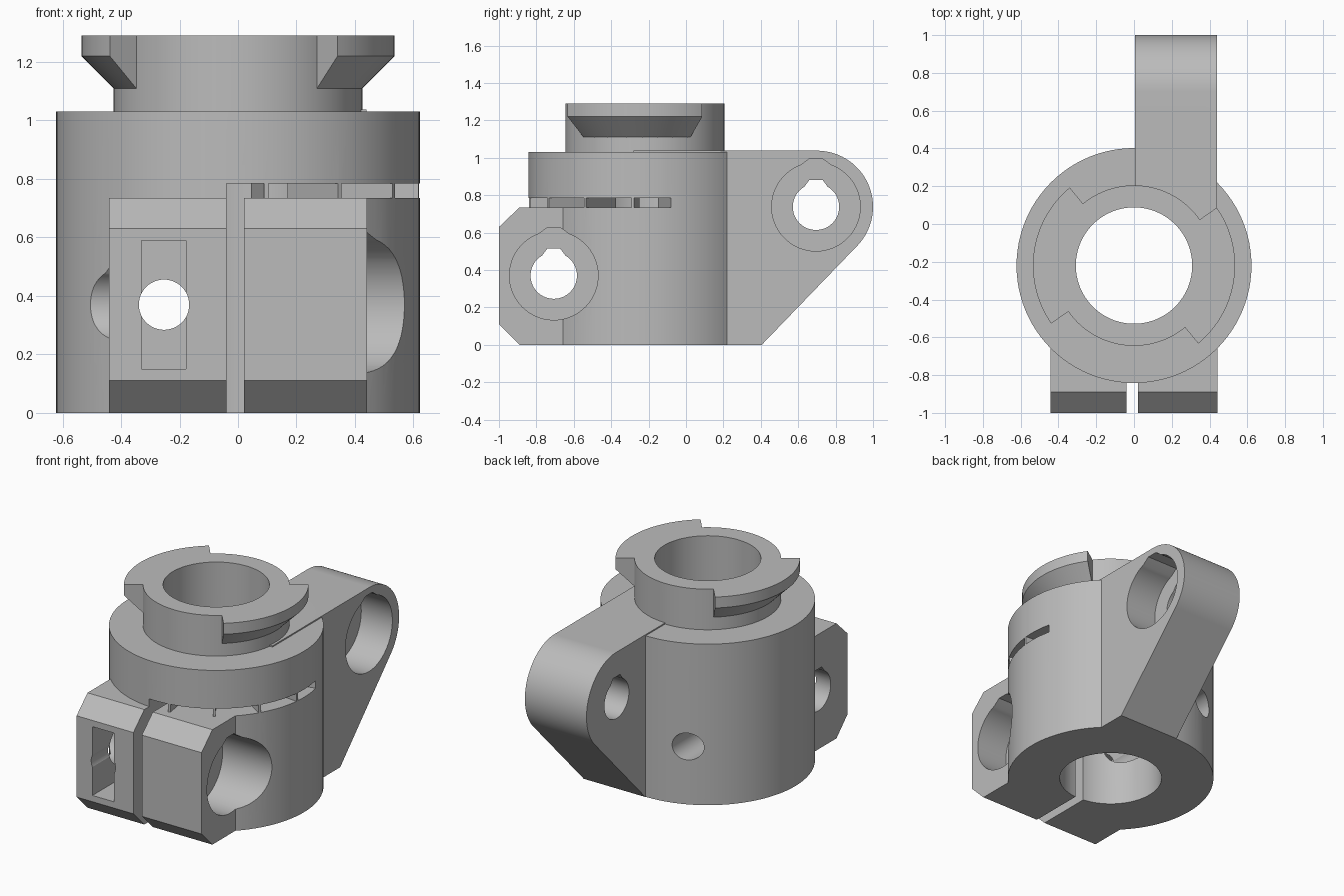
import bpy, bmesh
from math import sin, cos, radians, atan2, asin, hypot, degrees

cube = bpy.data.objects.get("Cube")
if cube:
    bpy.data.objects.remove(cube, do_unlink=True)

grey = bpy.data.materials.new("plain grey")
grey.use_nodes = True
COLOUR = (0.5, 0.5, 0.5, 1)
grey.diffuse_color = COLOUR
grey.node_tree.nodes["Principled BSDF"].inputs["Base Color"].default_value = COLOUR

CY = -0.22          # y of the main axis
R_BODY, R_NECK, R_LUG, R_BORE = 0.622, 0.425, 0.535, 0.308
ORDER = {"x": lambda u, v, t: (t, u, v),
         "y": lambda u, v, t: (u, t, v),
         "z": lambda u, v, t: (u, v, t)}


def finish(name, bm):
    bmesh.ops.recalc_face_normals(bm, faces=bm.faces[:])
    mesh = bpy.data.meshes.new(name)
    bm.to_mesh(mesh)
    bm.free()
    mesh.materials.append(grey)
    ob = bpy.data.objects.new(name, mesh)
    bpy.context.collection.objects.link(ob)
    return ob


def prism(name, points, axis, start, end):
    """Extrude a 2D outline along an axis."""
    bm = bmesh.new()
    rings = [[bm.verts.new(ORDER[axis](u, v, t)) for u, v in points] for t in (start, end)]
    n = len(points)
    bm.faces.new(rings[0])
    bm.faces.new(rings[1])
    for i in range(n):
        j = (i + 1) % n
        bm.faces.new((rings[0][i], rings[0][j], rings[1][j], rings[1][i]))
    return finish(name, bm)


def arc(u, v, r, a0, a1, n):
    steps = [radians(a0 + (a1 - a0) * i / n) for i in range(n + 1)]
    return [(u + r * cos(a), v + r * sin(a)) for a in steps]


def disc(name, u, v, r, axis, start, end, n=96):
    return prism(name, arc(u, v, r, 0, 360, n)[:-1], axis, start, end)


def rect(u0, u1, v0, v1):
    return [(u0, v0), (u1, v0), (u1, v1), (u0, v1)]


def combine(target, tool, operation):
    mod = target.modifiers.new("cut", "BOOLEAN")
    mod.operation, mod.object, mod.solver = operation, tool, "EXACT"
    bpy.context.view_layer.update()
    bpy.context.view_layer.objects.active = target
    bpy.ops.object.modifier_apply(modifier=mod.name)
    bpy.data.objects.remove(tool, do_unlink=True)


def bolt_hole(y, z, r, half, start):
    """Round hole along x with a small flat-topped notch above it."""
    pts = arc(y, z, r, 90 + half, 450 - half, 56)
    top = z + r + 0.02
    return prism("hole", pts + [(y + 0.035, top), (y - 0.035, top)], "x", start, 1)


# Main barrel with neck
body = disc("clamp_body", 0, CY, R_BODY, "z", 0, 1.03)
combine(body, disc("neck", 0, CY, R_NECK, "z", 0.9, 1.29), "UNION")

# Front clamp block with chamfered front edges
block = [(-0.3, 0), (-0.89, 0), (-1, 0.11), (-1, 0.63), (-0.89, 0.735), (-0.3, 0.735)]
combine(body, prism("block", block, "x", -0.442, 0.442), "UNION")

# Rear arm with rounded end
AY, AZ, AR, FOOT = 0.70, 0.738, 0.30, 0.405
lean = atan2(AZ, AY - FOOT) - asin(AR / hypot(AZ, AY - FOOT))
arm = [(-0.28, 0), (FOOT, 0)] + arc(AY, AZ, AR, degrees(lean) - 90, 90, 40) + [(-0.28, AZ + AR)]
combine(body, prism("arm", arm, "x", 0.004, 0.44), "UNION")

# Bore, clamp split and cross hole
cutters = [disc("bore", 0, CY, R_BORE, "z", -0.1, 1.5),
           prism("split", rect(-0.04, 0.02, -1.1, CY), "z", -0.1, 0.785),
           disc("cross_hole", -0.253, 0.37, 0.086, "y", -1.2, 0.8, 48),
           prism("nut_pocket", rect(-0.33, -0.178, 0.15, 0.59), "y", -1.1, -0.49)]

# Stepped bolt holes in block and arm
for y, z in ((-0.707, 0.37), (AY - 0.005, AZ)):
    cutters += [bolt_hole(y, z, 0.124, 30, -1), bolt_hole(y, z, 0.237, 20, 0.22)]

# Horizontal slit, broken by thin ribs
ribs = [-81, -56, -31, -6]
for a0, a1 in zip([-92] + [a + 0.7 for a in ribs], [a - 0.7 for a in ribs] + [13]):
    sector = arc(0, CY, 0.75, a0, a1, 12) + arc(0, CY, 0.25, a1, a0, 12)
    cutters.append(prism("slit", sector, "z", 0.735, 0.785))

for tool in cutters:
    combine(body, tool, "DIFFERENCE")


# Bayonet lugs: a partial revolve with a sloped underside
def lug(name, a0, a1, n=30):
    profile = [(0.42, 1.105), (R_LUG, 1.22), (R_LUG, 1.29), (0.42, 1.29)]
    bm = bmesh.new()
    rings = []
    for i in range(n + 1):
        a = radians(a0 + (a1 - a0) * i / n)
        rings.append([bm.verts.new((r * cos(a), CY + r * sin(a), z)) for r, z in profile])
    for p, q in zip(rings, rings[1:]):
        for k in range(4):
            m = (k + 1) % 4
            bm.faces.new((p[k], p[m], q[m], q[k]))
    bm.faces.new(rings[0])
    bm.faces.new(rings[-1])
    return finish(name, bm)


parts = [body, lug("left_bayonet_lug", -50.5, 35), lug("right_bayonet_lug", 129.5, 215)]

# Smooth curved walls, crisp edges
for ob in parts:
    bpy.ops.object.select_all(action="DESELECT")
    ob.select_set(True)
    bpy.context.view_layer.objects.active = ob
    bpy.ops.object.shade_smooth_by_angle(angle=radians(25))
    ob.modifiers.new("flat faces first", "WEIGHTED_NORMAL").keep_sharp = True
